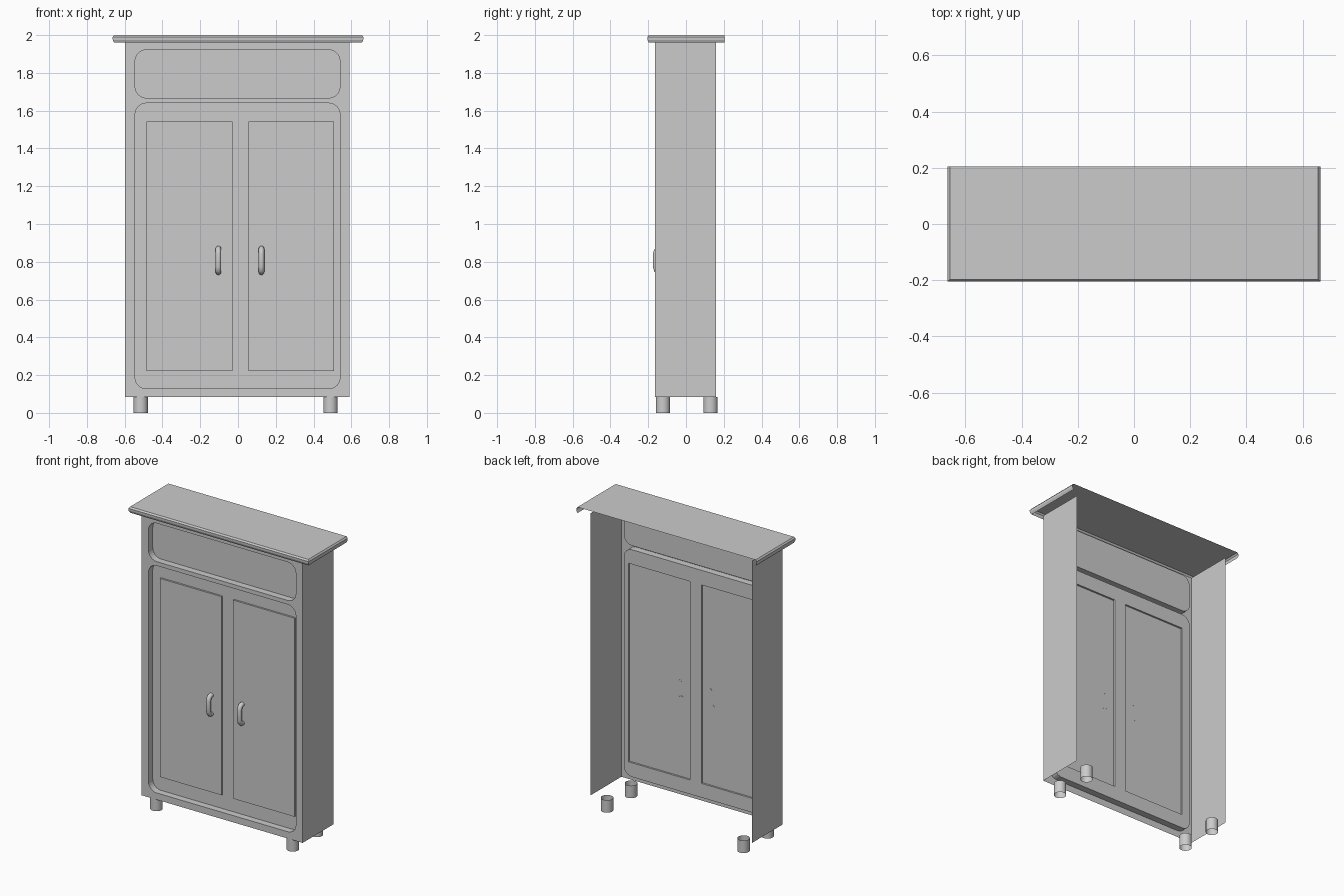
import bpy, bmesh, math

if "Cube" in bpy.data.objects:
    bpy.data.objects.remove(bpy.data.objects["Cube"])

FRONT, PANEL, DOOR, BACK = -0.163, -0.118, -0.130, 0.16
X0, X1, Z0, Z1 = -0.597, 0.59, 0.083, 1.96


def to_object(name, bm):
    me = bpy.data.meshes.new(name)
    bm.to_mesh(me)
    bm.free()
    ob = bpy.data.objects.new(name, me)
    bpy.context.collection.objects.link(ob)
    return ob


def rounded(x0, x1, z0, z1, r=0.0, seg=6):
    """Outline of a rectangle, with rounded corners if r > 0."""
    if r == 0:
        return [(x0, z0), (x1, z0), (x1, z1), (x0, z1)]
    pts = []
    corners = [(x1 - r, z1 - r), (x0 + r, z1 - r), (x0 + r, z0 + r), (x1 - r, z0 + r)]
    for i, (cx, cz) in enumerate(corners):
        for k in range(seg + 1):
            a = math.pi / 2 * (i + k / seg)
            pts.append((cx + r * math.cos(a), cz + r * math.sin(a)))
    return pts


def ring(bm, pts, y):
    return [bm.verts.new((x, y, z)) for x, z in pts]


def bridge(bm, a, b):
    n = len(a)
    for i in range(n):
        j = (i + 1) % n
        bm.faces.new((a[i], a[j], b[j], b[i]))


def fill(bm, rings):
    """Flat sheet bounded by the first ring, with the others as holes."""
    edges = []
    for r in rings:
        for i in range(len(r)):
            pair = (r[i - 1], r[i])
            edges.append(bm.edges.get(pair) or bm.edges.new(pair))
    bmesh.ops.triangle_fill(bm, use_beauty=True, edges=edges, normal=(0, -1, 0))


# Body: front frame, recessed panels, raised doors and two side walls
bm = bmesh.new()
outer = ring(bm, rounded(X0, X1, Z0, Z1), FRONT)
shapes = [rounded(-0.545, 0.54, 0.128, 1.64, 0.06), rounded(-0.545, 0.54, 1.667, 1.922, 0.06)]
rims = [ring(bm, s, FRONT) for s in shapes]
fill(bm, [outer] + rims)
floors = [ring(bm, s, PANEL) for s in shapes]
for rim, floor in zip(rims, floors):
    bridge(bm, rim, floor)
bm.faces.new(floors[1])
holes = []
for x0, x1 in ((-0.485, -0.03), (0.055, 0.507)):
    outline = rounded(x0, x1, 0.222, 1.543)
    base, face = ring(bm, outline, PANEL), ring(bm, outline, DOOR)
    bridge(bm, base, face)
    bm.faces.new(face)
    holes.append(base)
fill(bm, [floors[0]] + holes)
for lo, hi in ((outer[0], outer[3]), (outer[1], outer[2])):
    b = [bm.verts.new((v.co.x, BACK, v.co.z)) for v in (lo, hi)]
    bm.faces.new((lo, hi, b[1], b[0]))
bmesh.ops.recalc_face_normals(bm, faces=bm.faces)
bm.normal_update()
sheet = next(f for f in bm.faces if all(abs(v.co.y - FRONT) < 1e-5 for v in f.verts))
if sheet.normal.y > 0:
    bmesh.ops.reverse_faces(bm, faces=bm.faces)
to_object("cabinet_body", bm)

# Cornice: top board with a moulded skirt on the front and sides, open behind
bm = bmesh.new()
rows = []
for inset, z in ((0.008, 2.0), (0.0, 1.99), (0.001, 1.975), (0.008, Z1)):
    x, y = 0.664 - inset, -0.205 + inset
    rows.append([bm.verts.new((px, py, z)) for px, py in ((-x, 0.205), (-x, y), (x, y), (x, 0.205))])
bm.faces.new(rows[0])
for a, b in zip(rows, rows[1:]):
    for i in range(3):
        bm.faces.new((a[i + 1], a[i], b[i], b[i + 1]))
to_object("cornice", bm)

# Feet: open round tubes
for side, x in (("left", -0.515), ("right", 0.49)):
    for end, y in (("front", -0.122), ("back", 0.13)):
        bpy.ops.mesh.primitive_cylinder_add(vertices=24, radius=0.038, depth=Z0,
                                            end_fill_type='NOTHING', location=(x, y, Z0 / 2))
        bpy.context.object.name = f"{end}_{side}_foot"
        bpy.ops.object.shade_smooth_by_angle()

# Handles: bent round bars
path = [(DOOR, 0.745), (-0.146, 0.747), (-0.156, 0.757), (-0.161, 0.775),
        (-0.161, 0.84), (-0.156, 0.858), (-0.146, 0.868), (DOOR, 0.87)]
for side, x in (("left", -0.104), ("right", 0.124)):
    cu = bpy.data.curves.new(f"{side}_handle", 'CURVE')
    cu.dimensions = '3D'
    cu.bevel_depth = 0.015
    cu.bevel_resolution = 3
    sp = cu.splines.new('POLY')
    sp.points.add(len(path) - 1)
    for p, (y, z) in zip(sp.points, path):
        p.co = (x, y, z, 1)
    bpy.context.collection.objects.link(bpy.data.objects.new(f"{side}_handle", cu))
